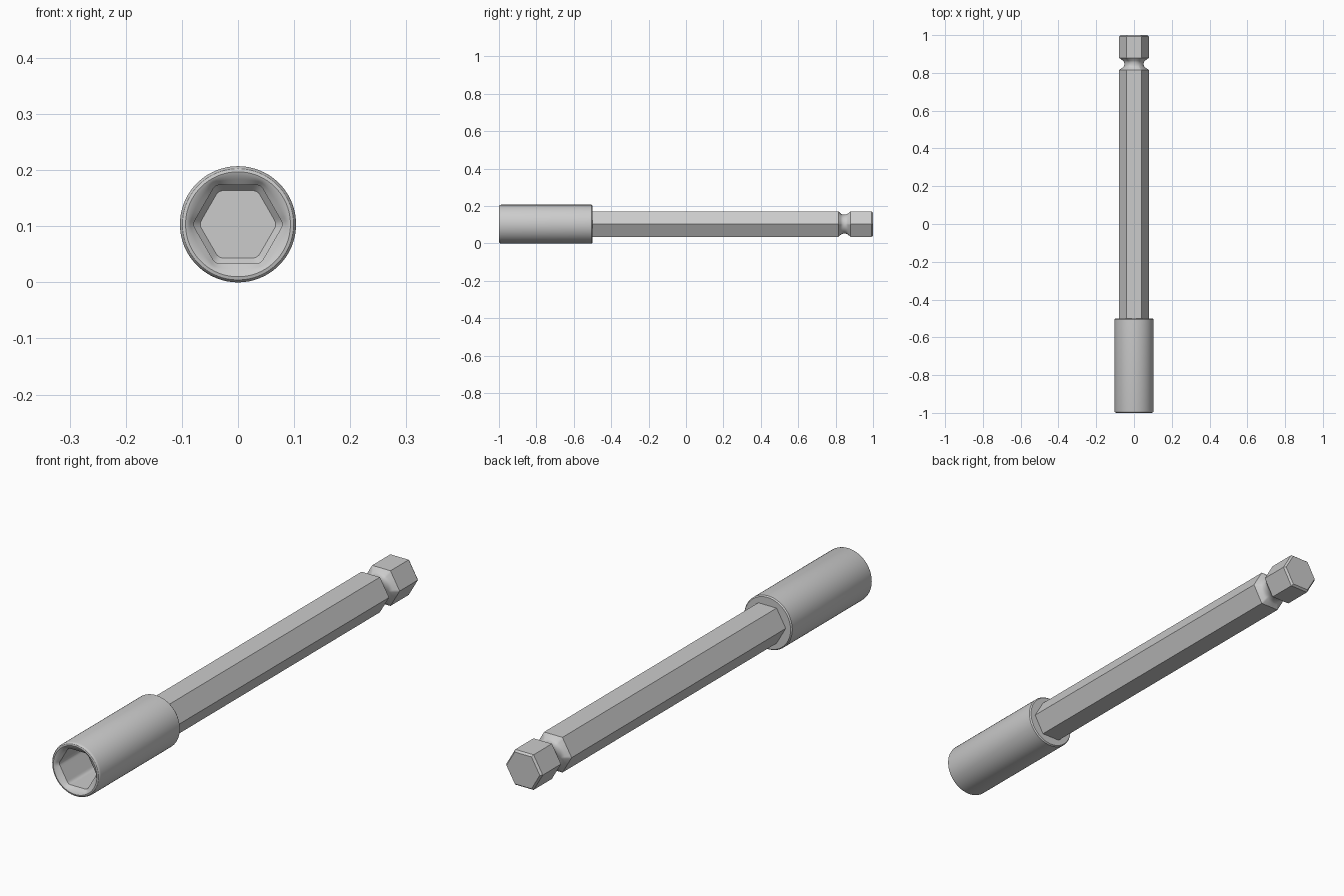
import bpy, bmesh, math

if "Cube" in bpy.data.objects:
    bpy.data.objects.remove(bpy.data.objects["Cube"])

N = 96          # points around every section
CZ = 0.1035     # height of the tool axis
C30 = math.cos(math.pi / 6)


def hex_radius(theta, apothem, fillet):
    """Polar radius of a hexagon with corners on +-x, optionally rounded."""
    phi = (theta + math.pi / 6) % (math.pi / 3) - math.pi / 6   # angle from corner
    flat = apothem / math.cos(math.pi / 6 - abs(phi))
    if fillet:
        d = (apothem - fillet) / C30
        s = fillet ** 2 - (d * math.sin(phi)) ** 2
        tangent = math.pi / 6 - math.atan2(d * 0.5, apothem)
        if abs(phi) <= tangent and s > 0:
            return d * math.cos(phi) + math.sqrt(s)
    return flat


def loft(name, sections, fillet=0.0):
    """Sections are (y, size, roundness): 0 = hexagon apothem, 1 = circle radius."""
    bm = bmesh.new()
    rings = []
    for y, size, roundness in sections:
        ring = []
        for i in range(N):
            t = 2 * math.pi * i / N
            r = hex_radius(t, size, fillet) * (1 - roundness) + size * roundness
            ring.append(bm.verts.new((r * math.cos(t), y, CZ + r * math.sin(t))))
        rings.append(ring)
    for a, b in zip(rings, rings[1:]):
        for i in range(N):
            j = (i + 1) % N
            bm.faces.new((a[i], a[j], b[j], b[i]))
    bm.faces.new(rings[0])
    bm.faces.new(rings[-1])
    bmesh.ops.recalc_face_normals(bm, faces=bm.faces)
    mesh = bpy.data.meshes.new(name)
    bm.to_mesh(mesh)
    bm.free()
    obj = bpy.data.objects.new(name, mesh)
    bpy.context.collection.objects.link(obj)
    bpy.ops.object.select_all(action='DESELECT')
    bpy.context.view_layer.objects.active = obj
    obj.select_set(True)
    bpy.ops.object.shade_smooth_by_angle(angle=math.radians(32))
    return obj


# Socket: from the hole floor out to the rounded lip and back along the barrel
lip = [(-0.984, 0.070, 0)]
lip += [(-0.992, 0.080, 0.5), (-0.998, 0.088, 0.9), (-1.0, 0.0935, 1),
        (-0.9985, 0.099, 1), (-0.995, 0.102, 1), (-0.989, 0.1035, 1)]
loft("socket",
     [(-0.70, 0.060, 0), (-0.712, 0.070, 0)] + lip +
     [(-0.505, 0.1035, 1), (-0.50, 0.0995, 1)], fillet=0.014)

# Shank: hexagonal bar with a round necked detent groove and chamfered tip
A, NECK = 0.0683, 0.051
groove = []
for k in range(-4, 5):
    s = k / 4                                   # concave arc through the neck
    groove.append((0.847 + 0.019 * s, NECK + 0.008 * (1 - math.sqrt(1 - 0.9 * s * s)), 1 - 0.45 * s * s))
loft("hex_shank",
     [(-0.52, A, 0), (0.815, A, 0)] + groove +
     [(0.880, A, 0), (0.992, A, 0), (1.0, 0.062, 0)])
